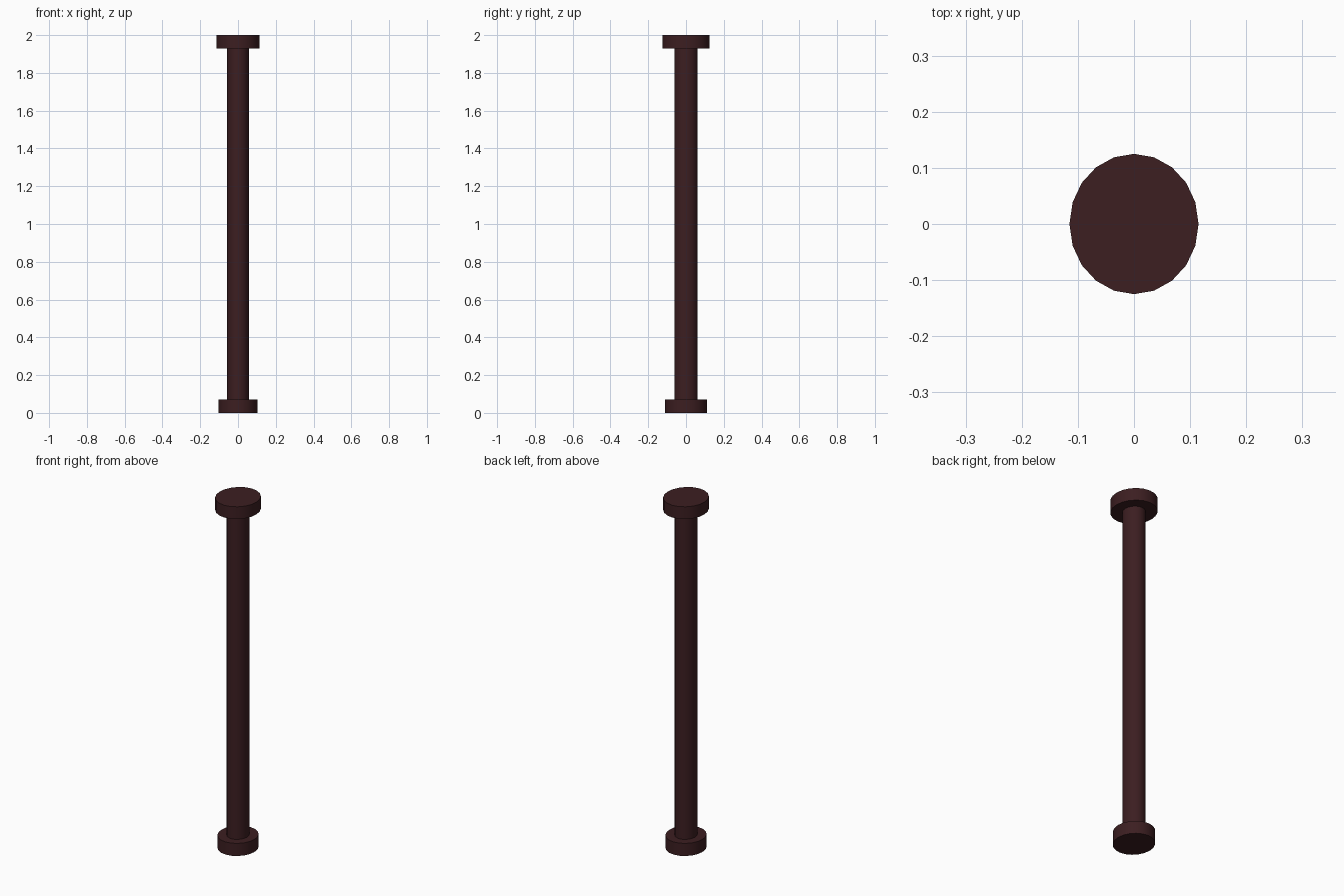
import bpy
import math

if "Cube" in bpy.data.objects:
    bpy.data.objects.remove(bpy.data.objects["Cube"])

SIDES = 20

mat = bpy.data.materials.new("dark_maroon")
mat.diffuse_color = (0.045, 0.013, 0.015, 1)
mat.use_nodes = True
mat.node_tree.nodes["Principled BSDF"].inputs["Base Color"].default_value = mat.diffuse_color


def disc(name, rx, ry, z0, z1):
    """Upright elliptical cylinder between two heights."""
    bpy.ops.mesh.primitive_cylinder_add(vertices=SIDES, radius=1, depth=1,
                                        location=(0, 0, (z0 + z1) / 2))
    ob = bpy.context.object
    ob.name = name
    ob.scale = (rx, ry, z1 - z0)
    bpy.ops.object.transform_apply(location=False, rotation=False, scale=True)
    bpy.ops.object.shade_smooth_by_angle(angle=math.radians(30))
    ob.data.materials.append(mat)
    return ob


# Foot, shaft and slightly wider cap
disc("base_disc", 0.104, 0.112, 0.0, 0.072)
disc("shaft", 0.057, 0.062, 0.072, 1.93)
disc("top_cap", 0.115, 0.125, 1.93, 2.0)
